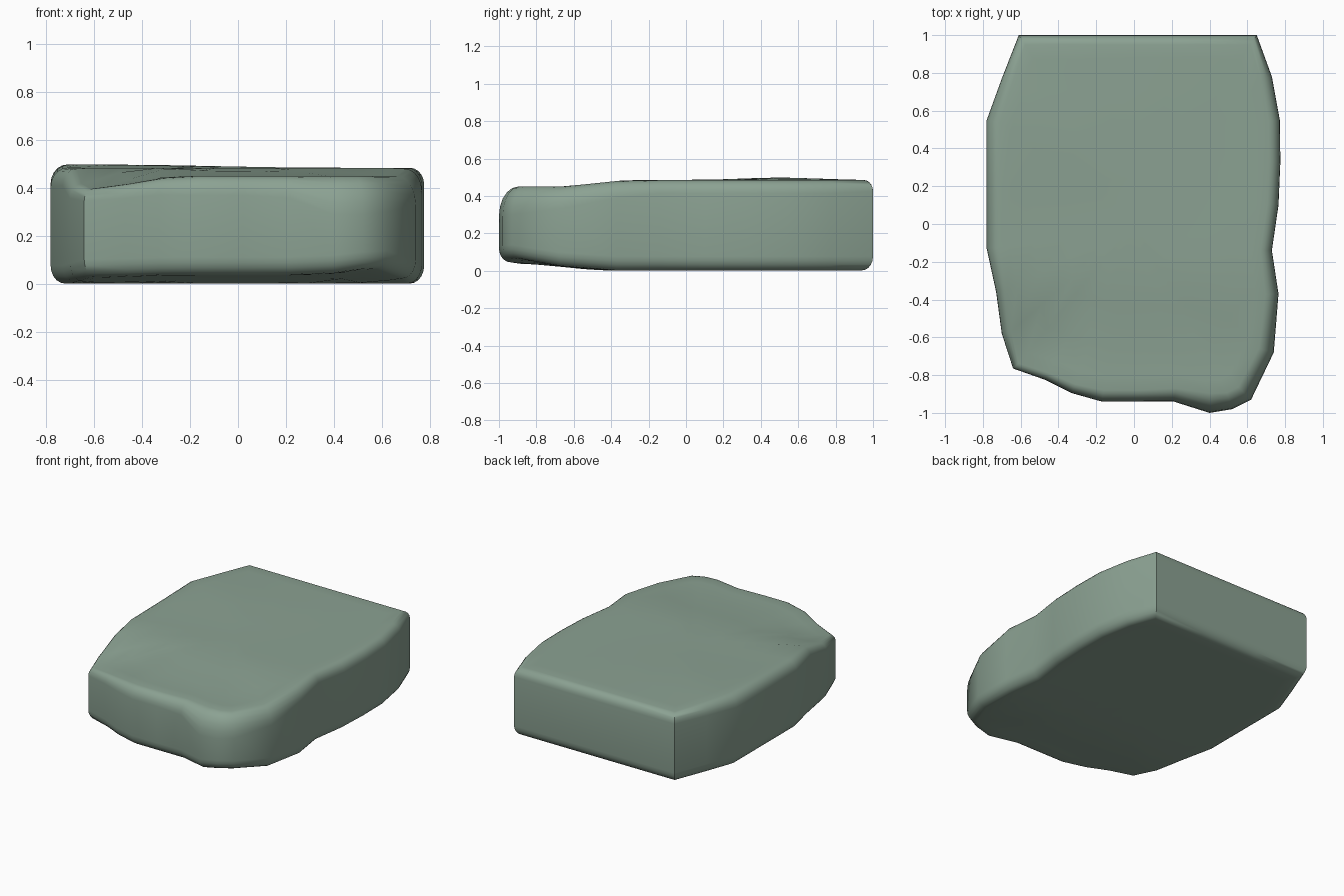
import bpy, bmesh, math
from mathutils import Vector

if "Cube" in bpy.data.objects:
    bpy.data.objects.remove(bpy.data.objects["Cube"])

# Plan outline, clockwise from back right: x, y, width and drop of the worn top edge
outline = [
    (0.65, 1.00, .05, .06), (0.73, 0.78, .06, .07), (0.772, 0.55, .06, .07),
    (0.775, 0.33, .06, .07), (0.765, 0.10, .06, .07), (0.73, -0.14, .06, .07),
    (0.765, -0.37, .07, .09), (0.74, -0.68, .08, .12), (0.62, -0.93, .09, .15),
    (0.52, -0.98, .09, .16), (0.40, -1.00, .10, .16), (0.21, -0.94, .07, .09),
    (0.02, -0.94, .06, .08), (-0.17, -0.94, .06, .08), (-0.33, -0.895, .05, .07),
    (-0.47, -0.825, .04, .06), (-0.64, -0.765, .035, .05), (-0.70, -0.58, .05, .06),
    (-0.73, -0.36, .06, .07), (-0.78, -0.13, .07, .08), (-0.78, 0.20, .07, .08),
    (-0.78, 0.55, .07, .08), (-0.70, 0.77, .06, .07), (-0.61, 1.00, .05, .06),
    (-0.20, 1.00, .05, .06), (0.24, 1.00, .05, .06)]


def smooth(a, b, v):
    t = min(1, max(0, (v - a) / (b - a)))
    return t * t * (3 - 2 * t)


def top_z(x, y):
    z = 0.484 - 0.034 * smooth(-0.3, -0.62, y)
    z += 0.014 * math.exp(-((y - 0.5) / 0.3) ** 2) * smooth(0.4, -0.6, x)
    return z - 0.055 * smooth(-0.2, -0.65, x) * smooth(-0.3, -0.75, y)


def bottom_z(x, y):
    return 0.002 + 0.035 * smooth(-0.4, -0.9, y) + 0.03 * smooth(0.3, 0.6, x) * smooth(-0.6, -0.95, y)


# Mitred inward direction at every outline point
pts = [Vector(p[:2]) for p in outline]
n = len(pts)
inward = []
for i in range(n):
    a = (pts[i] - pts[i - 1]).normalized()
    b = (pts[(i + 1) % n] - pts[i]).normalized()
    na, nb = Vector((a.y, -a.x)), Vector((b.y, -b.x))
    inward.append((na + nb) / (1 + na.dot(nb)))

bm = bmesh.new()
rings = []


def cap_ring(s, height):
    ring = []
    for i, p in enumerate(pts):
        w = outline[i][2] if height is top_z else 0.06
        q = (p + inward[i] * w) * s
        ring.append(bm.verts.new((q.x, q.y, height(q.x, q.y))))
    rings.append(ring)


def edge_ring(ang, upper):
    ring = []
    for i, p in enumerate(pts):
        w, d = outline[i][2:] if upper else (0.06, 0.075)
        q = p + inward[i] * w * (1 - math.cos(ang))
        e = p + inward[i] * w
        rise = d * (1 - math.sin(ang))
        z = top_z(e.x, e.y) - rise if upper else bottom_z(e.x, e.y) + rise
        ring.append(bm.verts.new((q.x, q.y, z)))
    rings.append(ring)


# Underside, rounded lower edge, side wall, rounded upper edge, top
steps = [k * math.pi / 10 for k in range(5)]
for s in (0.25, 0.5, 0.75, 0.92):
    cap_ring(s, bottom_z)
cap_ring(1, bottom_z)
for ang in reversed(steps):
    edge_ring(ang, False)
for ang in steps:
    edge_ring(ang, True)
for s in (1, 0.92, 0.75, 0.5, 0.25):
    cap_ring(s, top_z)

for lo, hi in zip(rings, rings[1:]):
    for i in range(n):
        j = (i + 1) % n
        bm.faces.new((lo[i], lo[j], hi[j], hi[i]))
for ring, height in ((rings[0], bottom_z), (rings[-1], top_z)):
    c = bm.verts.new((0, 0, height(0, 0)))
    for i in range(n):
        bm.faces.new((ring[i], ring[(i + 1) % n], c))
bmesh.ops.recalc_face_normals(bm, faces=bm.faces)

mesh = bpy.data.meshes.new("stone_slab")
bm.to_mesh(mesh)
bm.free()
slab = bpy.data.objects.new("stone_slab", mesh)
bpy.context.collection.objects.link(slab)
bpy.context.view_layer.objects.active = slab
slab.select_set(True)
bpy.ops.object.shade_smooth_by_angle(angle=math.radians(42))

# Muted green stone
mat = bpy.data.materials.new("green_stone")
mat.diffuse_color = (0.26, 0.36, 0.29, 1)
mat.use_nodes = True
mat.node_tree.nodes["Principled BSDF"].inputs["Base Color"].default_value = mat.diffuse_color
mesh.materials.append(mat)
